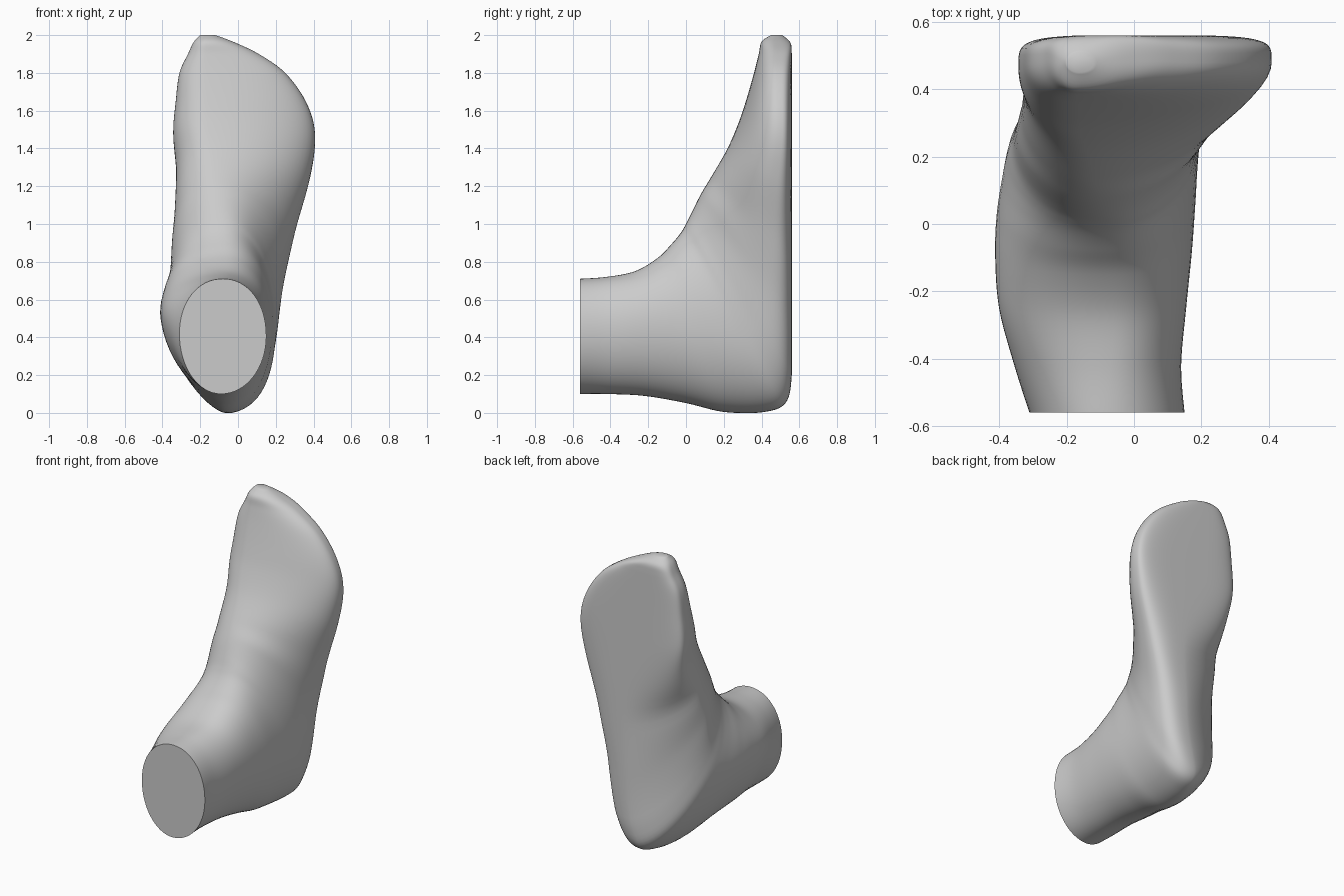
import bpy, bmesh
from math import sin, cos, pi

if "Cube" in bpy.data.objects:
    bpy.data.objects.remove(bpy.data.objects["Cube"])

# Stations from ankle cut to toe tip: instep (y, z), back/sole (y, z), left x, right x
STATIONS = [
    (-.56, .71, -.56, .10, -.31, .15),
    (-.42, .72, -.42, .10, -.355, .14),
    (-.27, .75, -.22, .09, -.40, .155),
    (-.15, .82, .00, .052, -.412, .172),
    (-.08, .89, .20, .005, -.407, .182),
    (-.03, .95, .40, .003, -.39, .19),
    (.00, 1.00, .525, .05, -.375, .20),
    (.03, 1.06, .56, .20, -.36, .212),
    (.08, 1.16, .56, .50, -.35, .24),
    (.14, 1.26, .56, .85, -.335, .30),
    (.22, 1.40, .56, 1.20, -.328, .382),
    (.28, 1.54, .56, 1.45, -.343, .408),
    (.32, 1.66, .56, 1.64, -.33, .36),
    (.36, 1.80, .56, 1.80, -.31, .25),
    (.385, 1.90, .56, 1.90, -.265, .11),
    (.40, 1.965, .553, 1.96, -.235, -.02),
    (.45, 2.00, .51, 2.00, -.20, -.12),
]
# Shape keys: station, depth of widest left/right, ridge x, sole x,
# left/right sole squareness, right instep fullness
SHAPES = [
    (0, .48, .50, -.08, -.09, 2.0, 2.0, 2.1),
    (2, .36, .45, -.06, -.08, 1.75, 2.0, 2.1),
    (4, .40, .50, -.07, -.07, 1.5, 2.0, 2.1),
    (6, .40, .56, -.08, -.02, 1.6, 2.3, 2.1),
    (8, .42, .62, -.10, .06, 1.5, 2.9, 2.05),
    (9, .47, .66, -.12, .08, 1.6, 3.2, 1.95),
    (11, .66, .72, -.16, .03, 4.5, 4.5, 1.95),
    (14, .55, .55, -.17, -.08, 4.0, 4.0, 2.1),
    (16, .50, .50, -.16, -.16, 2.0, 2.0, 2.1),
]
STEPS, QUARTER = 6, 16


def spline(rows, s):
    """Catmull-Rom through the rows."""
    i = min(int(s), len(rows) - 2)
    t = s - i
    quad = [rows[max(0, min(len(rows) - 1, i + k))] for k in (-1, 0, 1, 2)]
    return [b + .5 * t * (c - a + t * (2*a - 5*b + 4*c - d + t * (3*(b - c) + d - a)))
            for a, b, c, d in zip(*quad)]


def blend(keys, s):
    """Smooth step between keyed rows."""
    for a, b in zip(keys, keys[1:]):
        if s <= b[0]:
            t = (s - a[0]) / (b[0] - a[0])
            t = t * t * (3 - 2 * t)
            return [p + (q - p) * t for p, q in zip(a[1:], b[1:])]
    return keys[-1][1:]


def section(s):
    """Closed cross-section made of four superellipse quarters."""
    fy, fz, by, bz, xl, xr = spline(STATIONS, s)
    tl, tr, xf, xb, nl, nr, nf = blend(SHAPES, s)
    by = min(by, .56)
    quarters = [(xf, 0, xr, tr, nf, False), (xb, 1, xr, tr, nr, True),
                (xb, 1, xl, tl, nl, False), (xf, 0, xl, tl, 2.1, True)]
    points = []
    for xm, tm, xs, ts, n, backwards in quarters:
        for k in range(QUARTER):
            a = pi / 2 * k / QUARTER
            if backwards:
                a = pi / 2 - a
            x = xm + (xs - xm) * max(sin(a), 0) ** (2 / n)
            t = ts + (tm - ts) * max(cos(a), 0) ** (2 / n)
            points.append((x, fy + (by - fy) * t, max(0, fz + (bz - fz) * t)))
    return points


# Foot: sections fan from the ankle cut, round the heel, up to the toes
bm = bmesh.new()
count = (len(STATIONS) - 1) * STEPS
rings = [[bm.verts.new(p) for p in section(i / STEPS)] for i in range(count + 1)]
for lower, upper in zip(rings, rings[1:]):
    for j in range(len(lower)):
        k = (j + 1) % len(lower)
        bm.faces.new((lower[j], lower[k], upper[k], upper[j]))
bm.faces.new(rings[0])
bm.faces.new(rings[-1])
bmesh.ops.recalc_face_normals(bm, faces=bm.faces)
mesh = bpy.data.meshes.new("foot")
bm.to_mesh(mesh)
bm.free()
foot = bpy.data.objects.new("foot", mesh)
bpy.context.collection.objects.link(foot)
bpy.context.view_layer.objects.active = foot
foot.select_set(True)
bpy.ops.object.shade_smooth_by_angle(angle=pi / 4)
